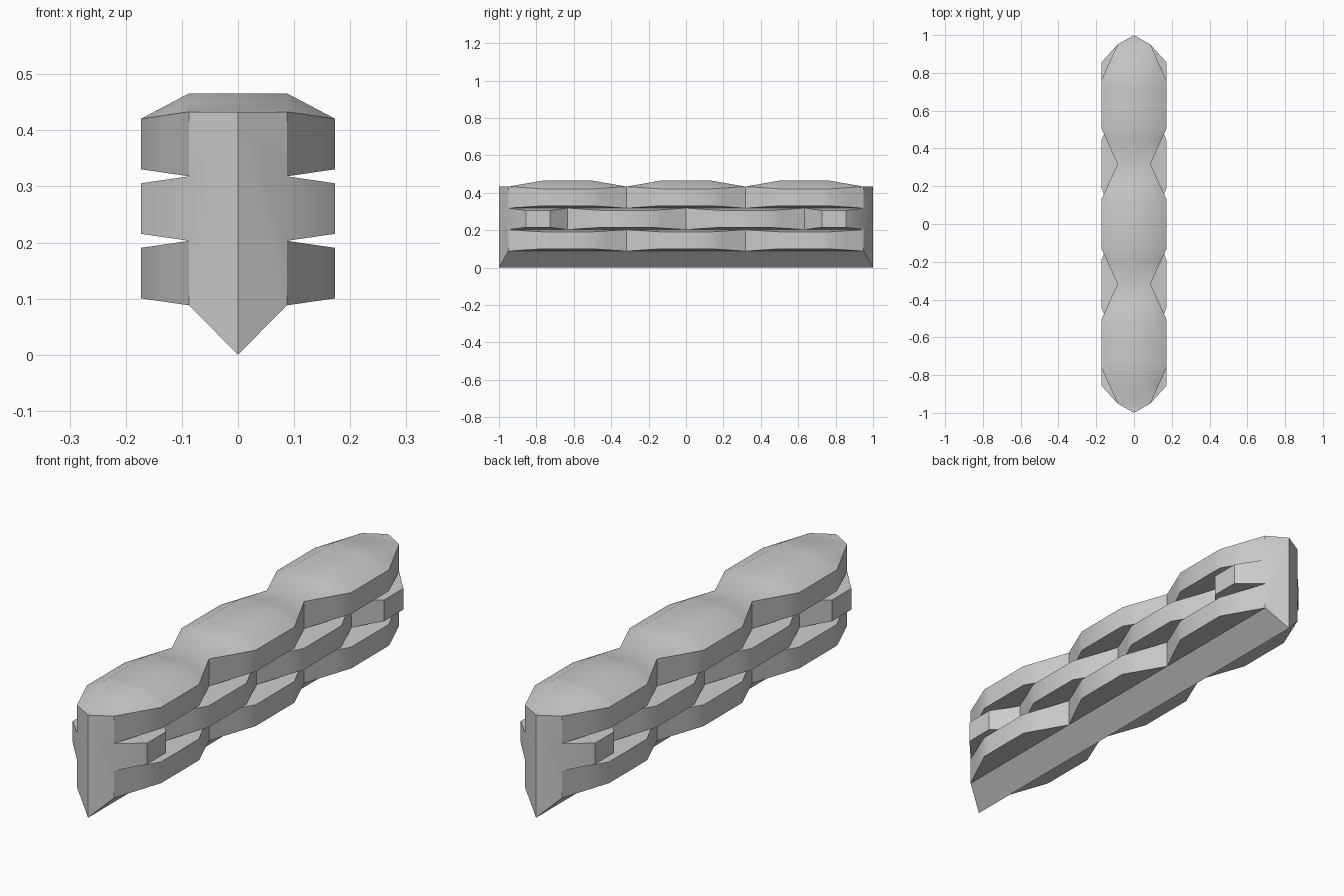
import bpy, bmesh

if "Cube" in bpy.data.objects:
    bpy.data.objects.remove(bpy.data.objects["Cube"])

INNER, OUTER, TIP = 0.087, 0.173, 1.0
LEVELS = [0.088, 0.203, 0.318, 0.433]      # heights where the layers meet the core
LIP, CROWN = 0.0125, 0.033                 # rim slope and raised pads on top

# half-length scallop profiles (y, bulge 0..1), mirrored to both ends
odd_half = [(0, 1), (0.13, 1), (0.317, 0), (0.507, 1), (0.76, 1), (0.95, 0)]
mid_half = [(0, 0), (0.19, 1), (0.443, 1), (0.633, 0), (0.728, 1), (0.855, 1), (0.95, 0)]


def bulge(half, y):
    y = abs(y)
    for (a, fa), (b, fb) in zip(half, half[1:]):
        if a <= y <= b:
            return fa + (fb - fa) * (y - a) / (b - a)
    return 0


bm = bmesh.new()
cache = {}


def vert(co):
    key = tuple(round(c, 5) for c in co)
    if key not in cache:
        cache[key] = bm.verts.new(key)
    return cache[key]


def face(*points):
    verts = list(dict.fromkeys(vert(p) for p in points))
    if len(verts) > 2:
        bm.faces.new(verts)


pos = {y for y, f in odd_half + mid_half}
stations = sorted(pos | {-y for y in pos})
spans = list(zip(stations, stations[1:]))

for s in (-1, 1):
    # scalloped side layers: lower ledge, wall, upper ledge
    for i, half in enumerate((odd_half, mid_half, odd_half)):
        lo, hi = LEVELS[i], LEVELS[i + 1]

        def section(y):
            f = bulge(half, y)
            x = s * (INNER + (OUTER - INNER) * f)
            crown = CROWN * f if i == 2 else 0
            return [(s * INNER, y, lo), (x, y, lo + LIP * f),
                    (x, y, hi - LIP * f), (s * INNER, y, hi + crown)]

        for y0, y1 in spans:
            a, b = section(y0), section(y1)
            for k in range(3):
                face(a[k], b[k], b[k + 1], a[k + 1])
    # keel slope
    face((0, -TIP, 0), (0, TIP, 0),
         *[(s * INNER, y, LEVELS[0]) for y in reversed(stations)])
    # pointed end walls
    for e in (-1, 1):
        face((0, e * TIP, 0), *[(s * INNER, e * 0.95, z) for z in LEVELS],
             (0, e * TIP, LEVELS[-1]))


# top surface with three raised pads
def top(s, y):
    return (s * INNER, y, LEVELS[-1] + CROWN * bulge(odd_half, y))


for y0, y1 in spans:
    face(top(-1, y0), top(1, y0), top(1, y1), top(-1, y1))
for e in (-1, 1):
    face((0, e * TIP, LEVELS[-1]), top(1, e * 0.95), top(-1, e * 0.95))

bmesh.ops.recalc_face_normals(bm, faces=bm.faces)
mesh = bpy.data.meshes.new("scalloped_bar")
bm.to_mesh(mesh)
bm.free()
bar = bpy.data.objects.new("scalloped_bar", mesh)
bpy.context.collection.objects.link(bar)
bpy.context.view_layer.objects.active = bar
bar.select_set(True)
bpy.ops.object.shade_smooth_by_angle()
